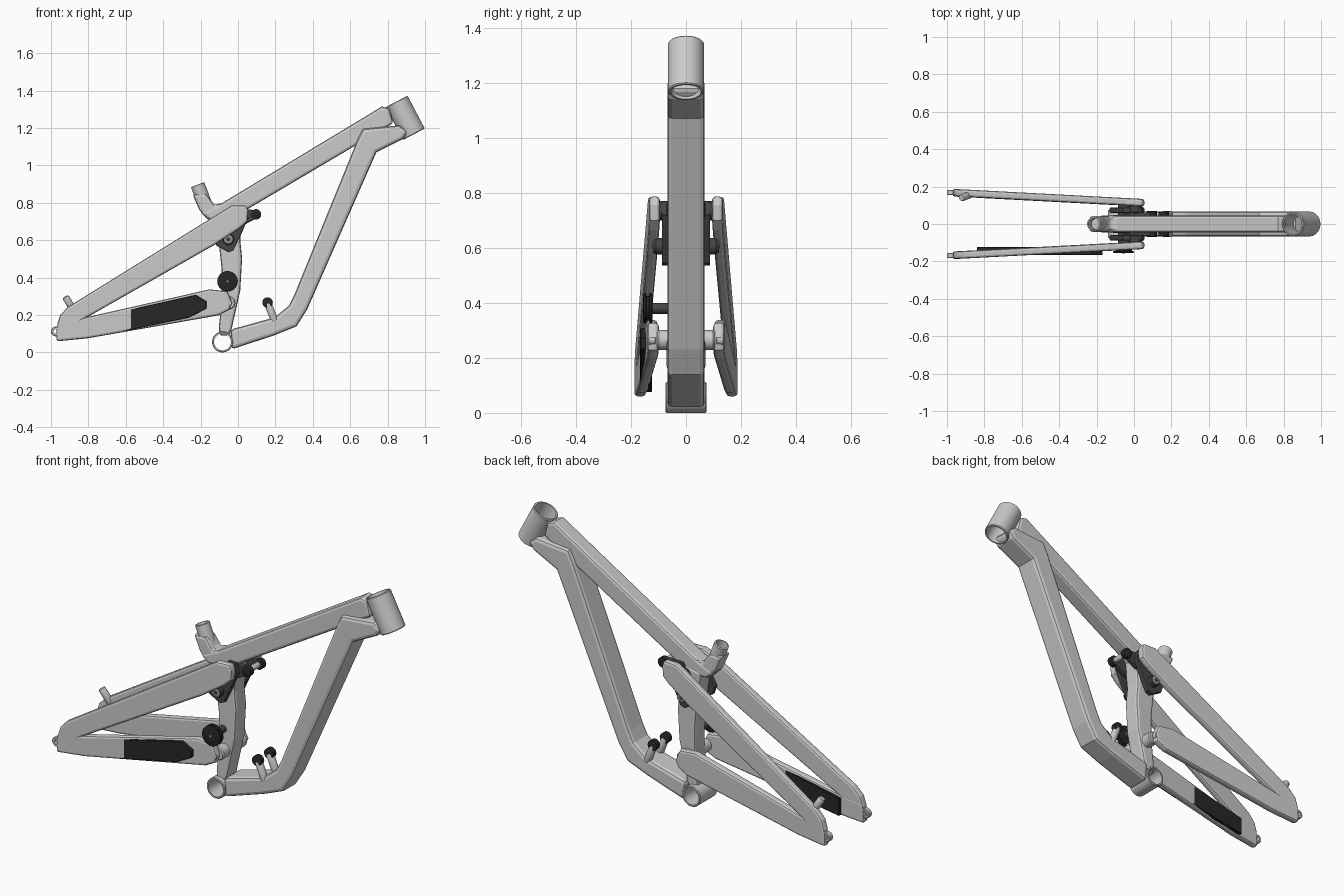
import bpy, bmesh, math
from mathutils import Vector


def material(name, c):
    m = bpy.data.materials.new(name)
    m.diffuse_color = (c, c, c, 1)
    return m


DARK = material("dark_rubber", 0.02)
LINK = material("dark_metal", 0.06)
STEEL = material("bolt_grey", 0.3)


def finish(name, bm, mat=None, smooth=False):
    bmesh.ops.recalc_face_normals(bm, faces=bm.faces)
    me = bpy.data.meshes.new(name)
    bm.to_mesh(me)
    bm.free()
    ob = bpy.data.objects.new(name, me)
    bpy.context.collection.objects.link(ob)
    if mat:
        me.materials.append(mat)
    if smooth:
        me.shade_smooth()
        me.set_sharp_from_angle(angle=math.radians(35))
    return ob


def slab(name, pts, y0, y1, bevel=0.015, mat=None, splay=0.0, x_ref=0.05, side=1, segs=2):
    """Extrude an (x, z) outline between y0 and y1; splay pushes y outward towards the rear."""
    bm = bmesh.new()
    rows = []
    for y in (y0, y1):
        rows.append([bm.verts.new((x, side * (y + splay * (x_ref - x)), z)) for x, z in pts])
    bm.faces.new(rows[0])
    bm.faces.new(rows[1])
    n = len(pts)
    for i in range(n):
        j = (i + 1) % n
        bm.faces.new((rows[0][i], rows[0][j], rows[1][j], rows[1][i]))
    ob = finish(name, bm, mat)
    if bevel:
        b = ob.modifiers.new("edge", 'BEVEL')
        b.width = bevel
        b.segments = segs
        b.limit_method = 'ANGLE'
        b.angle_limit = math.radians(62)
    return ob


def lathe(name, p0, p1, prof, mat=None, closed=False, n=32):
    """Revolve (t, r) points about the axis p0-p1; closed joins last ring to first (hollow tube)."""
    p0, p1 = Vector(p0), Vector(p1)
    d = p1 - p0
    q = d.to_track_quat('Z', 'Y')
    bm = bmesh.new()
    rings = []
    for t, r in prof:
        rings.append([bm.verts.new(p0 + d * t + q @ Vector(
            (r * math.cos(2 * math.pi * k / n), r * math.sin(2 * math.pi * k / n), 0)))
            for k in range(n)])
    pairs = list(zip(rings, rings[1:]))
    if closed:
        pairs.append((rings[-1], rings[0]))
    else:
        bm.faces.new(rings[0])
        bm.faces.new(rings[-1])
    for a, b in pairs:
        for k in range(n):
            m = (k + 1) % n
            bm.faces.new((a[k], a[m], b[m], b[k]))
    return finish(name, bm, mat, True)


def rod(name, p0, p1, r, mat=None, n=24):
    return lathe(name, p0, p1, [(0, r * .85), (.08, r), (.92, r), (1, r * .85)], mat, n=n)


def pipe(name, p0, p1, ro, ri):
    return lathe(name, p0, p1, [(0, ri), (0, ro - .004), (.02, ro), (.98, ro), (1, ro - .004), (1, ri)],
                 closed=True, n=40)


# Main frame
pipe("head_tube", (0.94, 0, 1.166), (0.848, 0, 1.342), 0.066, 0.055)
pipe("bottom_bracket_shell", (-0.083, -0.074, 0.056), (-0.083, 0.074, 0.056), 0.056, 0.045)
slab("down_tube", [(-0.035, 0.016), (0.19, 0.09), (0.313, 0.139), (0.37, 0.23), (0.74, 1.07),
                   (0.88, 1.14), (0.91, 1.18), (0.864, 1.214), (0.668, 1.195), (0.64, 1.14),
                   (0.30, 0.305), (0.272, 0.25), (0.195, 0.187), (-0.04, 0.122)],
     -0.068, 0.068, 0.018)
slab("top_tube", [(0.77, 1.315), (0.81, 1.302), (0.83, 1.225), (0.05, 0.765), (0.0, 0.71),
                  (-0.15, 0.708), (-0.20, 0.745), (-0.10, 0.79)], -0.045, 0.045, 0.014)
slab("seat_tube", [(0.03, 0.76), (0.012, 0.60), (0.022, 0.50), (0.012, 0.33), (-0.035, 0.12),
                   (-0.05, 0.09), (-0.10, 0.09), (-0.102, 0.14), (-0.085, 0.30), (-0.088, 0.45),
                   (-0.10, 0.56), (-0.125, 0.73)], -0.048, 0.048, 0.014)
pipe("seat_mast", (-0.168, 0, 0.77), (-0.216, 0, 0.897), 0.038, 0.03)
slab("mast_gusset", [(-0.243, 0.845), (-0.206, 0.76), (-0.163, 0.711), (-0.02, 0.72),
                     (-0.09, 0.80), (-0.125, 0.787), (-0.168, 0.845)], -0.042, 0.042, 0.014)

# Rear triangle, link plates and pivots, mirrored on both sides
SEAT_STAY = [(-0.97, 0.14), (-0.95, 0.20), (-0.91, 0.243), (-0.035, 0.785), (0.045, 0.786),
             (0.055, 0.755), (0.05, 0.70), (0.012, 0.665), (-0.125, 0.575), (-0.82, 0.18), (-0.92, 0.10)]
CHAIN_STAY = [(-0.97, 0.059), (-0.805, 0.075), (-0.104, 0.198), (-0.045, 0.228), (-0.035, 0.275),
              (-0.056, 0.326), (-0.152, 0.337), (-0.82, 0.186), (-0.95, 0.17), (-0.97, 0.13)]
ROCKER = [(-0.13, 0.615), (-0.115, 0.57), (-0.05, 0.535), (-0.025, 0.545), (0.03, 0.66),
          (0.055, 0.72), (0.04, 0.77), (-0.06, 0.74)]
ARM = [(-0.06, 0.66), (0.03, 0.68), (0.10, 0.718), (0.115, 0.74), (0.10, 0.762), (-0.02, 0.765)]
for side, tag in ((-1, "right"), (1, "left")):
    def at(x, y, z):
        return (x, side * y, z)
    slab("seat_stay_" + tag, SEAT_STAY, 0.094, 0.134, 0.012, None, 0.053, side=side)
    slab("chain_stay_" + tag, CHAIN_STAY, 0.093, 0.134, 0.012, None, 0.053, side=side)
    lathe("axle_dropout_" + tag, at(-0.974, 0.154, 0.112), at(-0.974, 0.182, 0.112),
          [(0, .012), (0, .022), (.15, .026), (.85, .026), (1, .022), (1, .012)], closed=True)
    slab("rocker_plate_" + tag, ROCKER, 0.06, 0.088, 0.005, LINK, side=side)
    slab("rocker_arm_" + tag, ARM, 0.035, 0.062, 0.005, LINK, side=side)
    rod("rocker_pivot_" + tag, at(-0.052, 0.04, 0.605), at(-0.052, 0.115, 0.605), 0.03, LINK)
    rod("rocker_bolt_" + tag, at(-0.052, 0.10, 0.605), at(-0.052, 0.12, 0.605), 0.024, STEEL)
    rod("bolt_centre_" + tag, at(-0.052, 0.11, 0.605), at(-0.052, 0.122, 0.605), 0.009, LINK)
    rod("seat_stay_pivot_" + tag, at(0.01, 0.06, 0.735), at(0.01, 0.1, 0.735), 0.036, LINK)
    rod("main_pivot_" + tag, at(-0.05, 0.03, 0.265), at(-0.05, 0.105, 0.265), 0.036)
    rod("main_pivot_bolt_" + tag, at(-0.05, 0.11, 0.265), at(-0.05, 0.137, 0.265), 0.018)
    # Shock mounts
    rod("upper_shock_bolt_" + tag, at(0.096, 0.036, 0.738), at(0.096, 0.07, 0.738), 0.028, DARK)
    rod("lower_shock_lug_" + tag, at(0.20, 0.05, 0.16), at(0.158, 0.05, 0.265), 0.02)
    rod("lower_shock_bolt_" + tag, at(0.158, 0.036, 0.267), at(0.158, 0.068, 0.267), 0.028, DARK)
rod("upper_shock_pin", (0.096, -0.05, 0.738), (0.096, 0.05, 0.738), 0.015)

# Chain guide roller on the drive side
lathe("guide_roller", (-0.056, -0.122, 0.38), (-0.056, -0.156, 0.38),
      [(0, .046), (.08, .055), (.3, .055), (.38, .044), (.62, .044), (.7, .055), (.92, .055), (1, .048)], DARK)
rod("guide_roller_shaft", (-0.056, -0.03, 0.38), (-0.056, -0.13, 0.38), 0.02, LINK)
rod("guide_roller_bolt", (-0.056, -0.14, 0.38), (-0.056, -0.158, 0.38), 0.008, STEEL)

# Straight chain guard passing through the splayed drive side stay
slab("chain_guard", [(-0.84, 0.075), (-0.66, 0.102), (-0.26, 0.187), (-0.168, 0.235), (-0.168, 0.273),
                     (-0.227, 0.308), (-0.655, 0.213), (-0.84, 0.17)], -0.167, -0.123, 0.003, DARK, segs=1)

# Brake mount stub on the left stay
rod("brake_stub", (-0.88, 0.155, 0.225), (-0.922, 0.14, 0.297), 0.019)
